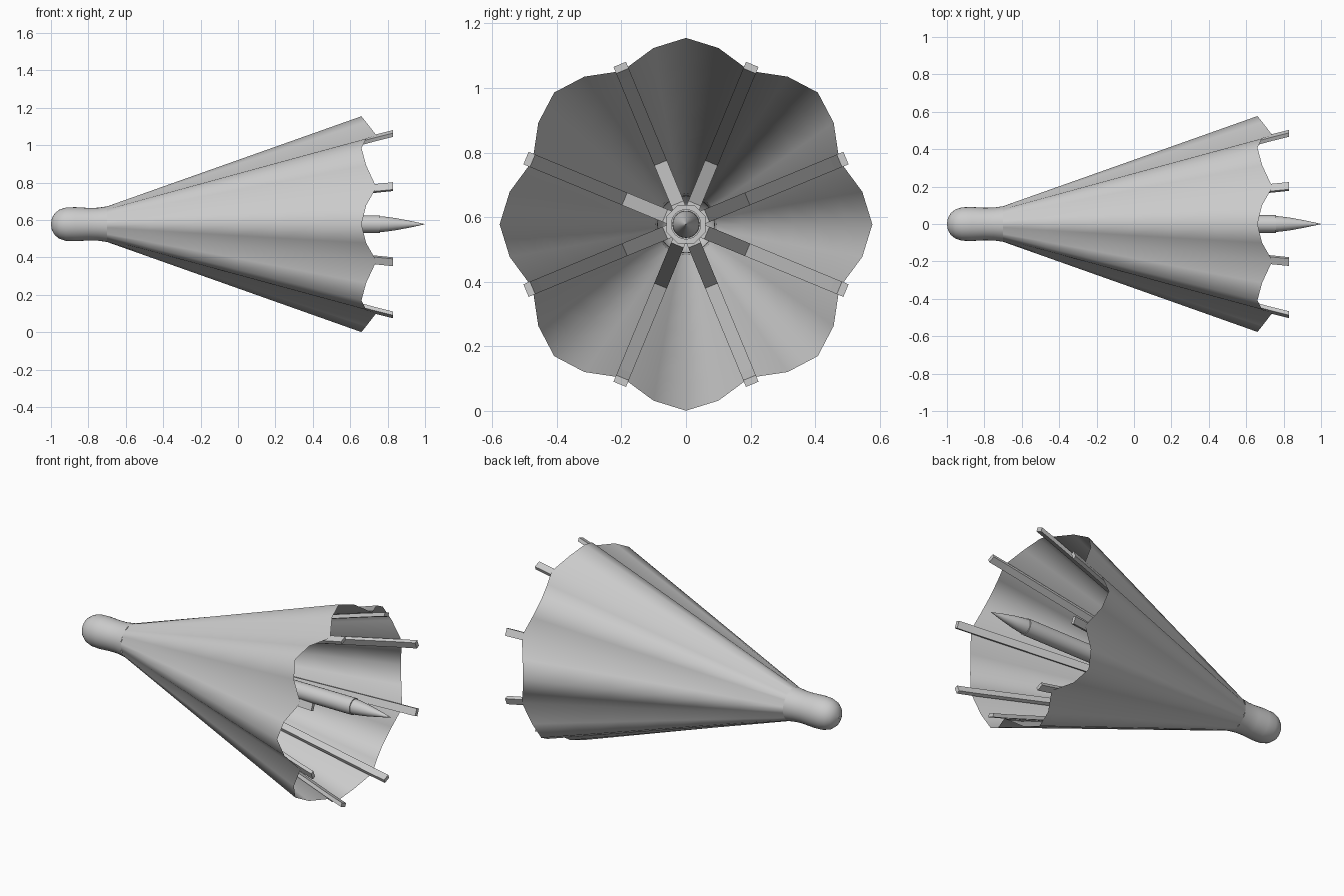
import bpy, math
from math import sin, cos, pi

if "Cube" in bpy.data.objects:
    bpy.data.objects.remove(bpy.data.objects["Cube"])

CZ = 0.578   # height of the umbrella axis


def make(name, verts, faces, smooth=None):
    me = bpy.data.meshes.new(name)
    me.from_pydata(verts, [], faces)
    me.validate()
    ob = bpy.data.objects.new(name, me)
    ob.location.z = CZ
    bpy.context.collection.objects.link(ob)
    if smooth:
        bpy.ops.object.select_all(action='DESELECT')
        ob.select_set(True)
        bpy.context.view_layer.objects.active = ob
        bpy.ops.object.shade_smooth_by_angle(angle=math.radians(smooth))
    return ob


def skin(rows, n):
    return [(i * n + j, i * n + (j + 1) % n, (i + 1) * n + (j + 1) % n, (i + 1) * n + j)
            for i in range(rows - 1) for j in range(n)]


def lathe(name, profile, n, smooth=None, offset=0.0, cap=True):
    verts = [(x, r * sin(2 * pi * j / n + offset), r * cos(2 * pi * j / n + offset))
             for x, r in profile for j in range(n)]
    faces = skin(len(profile), n)
    if cap:
        faces += [tuple(reversed(range(n))), tuple(range(len(verts) - n, len(verts)))]
    return make(name, verts, faces, smooth)


def bars(name, path, width, thick):
    """Eight flat bars, one in each canopy valley; path gives the outer (x, r) edge."""
    for k in range(8):
        a = pi / 8 + k * pi / 4
        verts = []
        for x, r in path:
            for t, d in ((-1, 0), (1, 0), (1, -thick), (-1, -thick)):
                q, w = r + d, t * width / 2
                verts.append((x, q * sin(a) + w * cos(a), q * cos(a) - w * sin(a)))
        m = len(verts)
        faces = skin(len(path), 4) + [(3, 2, 1, 0), (m - 4, m - 3, m - 2, m - 1)]
        make(f"{name}_{k + 1}", verts, faces)


# canopy: eight scalloped lobes, a single sheet, four steps per lobe
start = (-0.70, 0.095)
hem = [(0.66, 0.577), (0.685, 0.555), (0.74, 0.514), (0.685, 0.555)]
verts = []
for i in range(7):
    t = i / 6
    for j in range(32):
        x1, r1 = hem[j % 4]
        r0 = start[1] - (0.004 if j % 4 == 2 else 0)
        a = 2 * pi * j / 32 + (0, -0.014, 0, 0.014)[j % 4] * t
        x, r = start[0] + (x1 - start[0]) * t, r0 + (r1 - r0) * t
        verts.append((x, r * sin(a), r * cos(a)))
make("canopy", verts, skin(7, 32), 60)

# rounded cap closing the narrow end
lathe("end_cap", [(-1.0, 0.003), (-0.995, 0.032), (-0.98, 0.058), (-0.955, 0.078),
                  (-0.92, 0.089), (-0.87, 0.091), (-0.80, 0.087), (-0.75, 0.088),
                  (-0.70, 0.095)], 32, 60, cap=False)

# central shaft and pointed tip
lathe("shaft", [(-0.97, 0.047), (0.76, 0.047)], 24, 40)
lathe("pointed_tip", [(0.74, 0.043), (0.78, 0.041), (0.84, 0.033), (0.92, 0.018),
                      (0.998, 0.001)], 24, 40)

# sliding runner on the shaft
lathe("runner", [(0.13, 0.065), (0.23, 0.065)], 8, offset=pi / 8)

# ribs along the valleys and stretchers back to the runner
bars("rib", [(-0.68, 0.096), (0.74, 0.512), (0.83, 0.536)], 0.042, 0.022)
bars("stretcher", [(-0.26, 0.215), (0.20, 0.07)], 0.042, 0.02)
